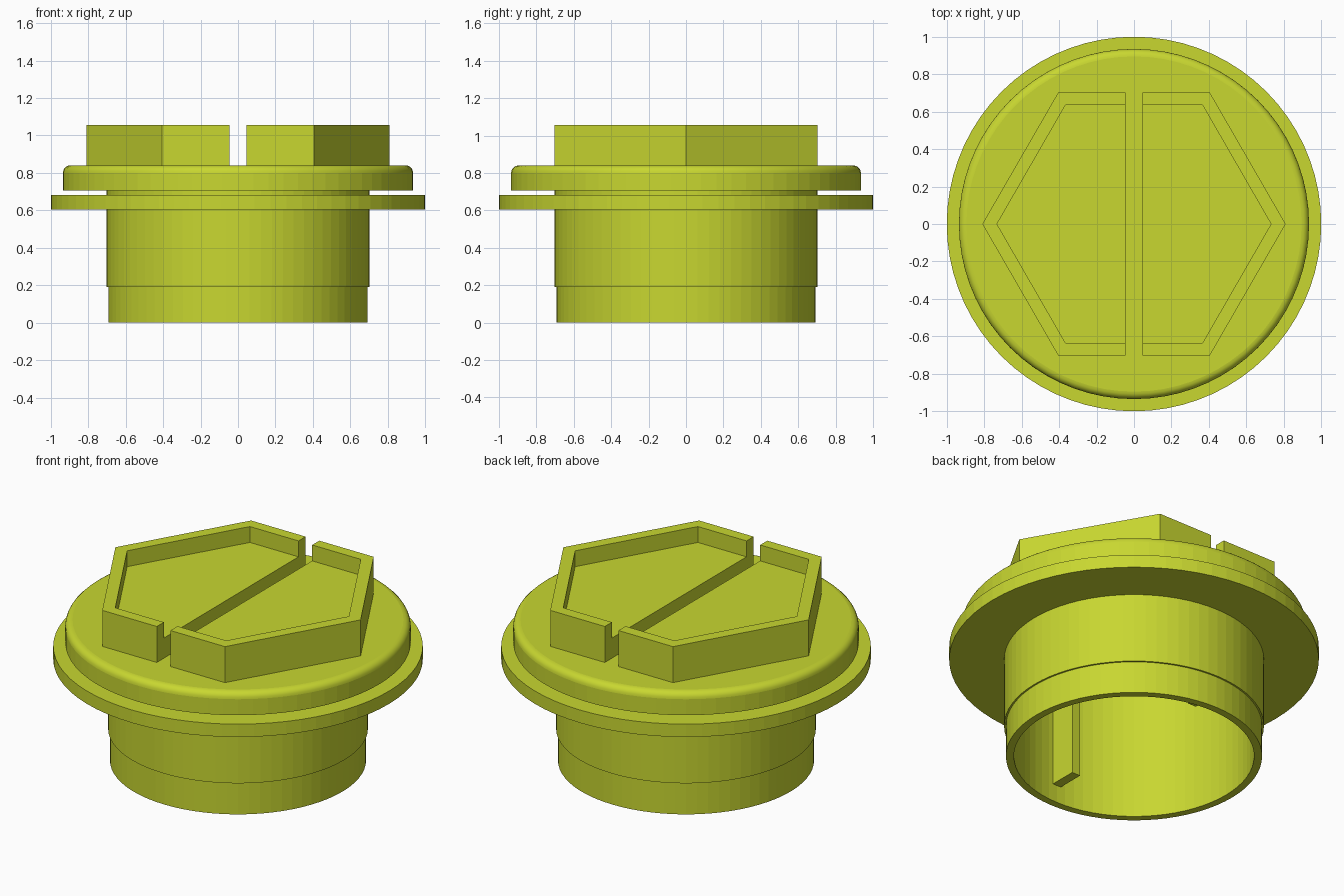
import bpy, bmesh
from math import sin, cos, pi, radians

if "Cube" in bpy.data.objects:
    bpy.data.objects.remove(bpy.data.objects["Cube"])

SEG = 72
mat = bpy.data.materials.new("lime_plastic")
mat.diffuse_color = (0.58, 0.68, 0.03, 1)
mat.use_nodes = True
mat.node_tree.nodes["Principled BSDF"].inputs["Base Color"].default_value = mat.diffuse_color


def finish(bm, name):
    bmesh.ops.recalc_face_normals(bm, faces=bm.faces[:])
    me = bpy.data.meshes.new(name)
    bm.to_mesh(me)
    bm.free()
    ob = bpy.data.objects.new(name, me)
    bpy.context.collection.objects.link(ob)
    me.materials.append(mat)
    return ob


def lathe(name, profile, closed=False):
    """Revolve an (r, z) profile around the z axis."""
    bm = bmesh.new()
    vs = [bm.verts.new((r, 0, z)) for r, z in profile]
    pairs = list(zip(vs, vs[1:])) + ([(vs[-1], vs[0])] if closed else [])
    edges = [bm.edges.new(p) for p in pairs]
    bmesh.ops.spin(bm, geom=vs + edges, axis=(0, 0, 1), cent=(0, 0, 0),
                   angle=2 * pi, steps=SEG, use_duplicate=False)
    bmesh.ops.remove_doubles(bm, verts=bm.verts[:], dist=1e-4)
    return finish(bm, name)


# hollow sleeve with stepped tip, flange and rounded top edge
round_edge = [(0.895 + 0.04 * cos(t * pi / 10), 0.80 + 0.04 * sin(t * pi / 10))
              for t in range(6)]
plug = lathe("plug_body", [(0, 0.77), (0.65, 0.77), (0.65, 0), (0.693, 0), (0.693, 0.19),
                           (0.703, 0.19), (0.703, 0.705), (0.935, 0.705)]
             + round_edge + [(0, 0.84)])

# sealing washer
lathe("washer", [(0.70, 0.605), (1.0, 0.605), (1.0, 0.682), (0.70, 0.682)], True)


# half of the hexagonal grip: a recessed tray, open along the slot
def grip_half(name, side):
    outer = [(0.045, -0.702), (0.405, -0.702), (0.81, 0), (0.405, 0.702), (0.045, 0.702)]
    inner = [(0.045, -0.635), (0.366, -0.635), (0.732, 0), (0.366, 0.635), (0.045, 0.635)]
    bm = bmesh.new()
    ob, ot, it, fl = [[bm.verts.new((side * x, y, z)) for x, y in ring]
                      for ring, z in ((outer, 0.838), (outer, 1.055),
                                      (inner, 1.055), (inner, 0.96))]
    for a, b in ((ob, ot), (ot, it), (it, fl)):
        for k in range(4):
            bm.faces.new((a[k], a[k + 1], b[k + 1], b[k]))
    bm.faces.new(ob)
    bm.faces.new(fl)
    bm.faces.new((ob[0], ob[4], ot[4], it[4], fl[4], fl[0], it[0], ot[0]))
    return finish(bm, name)


grip_half("grip_half_right", 1)
grip_half("grip_half_left", -1)

# thin ribs inside the sleeve, front and back
for name, s in (("inner_rib_front", -1), ("inner_rib_back", 1)):
    bm = bmesh.new()
    bmesh.ops.create_cube(bm, size=1)
    bmesh.ops.scale(bm, verts=bm.verts[:], vec=(0.055, 0.175, 0.67))
    bmesh.ops.translate(bm, verts=bm.verts[:], vec=(0, s * 0.5745, 0.44))
    finish(bm, name)

# smooth only the rounded edge; the cylinder keeps its flat facets
for p in plug.data.polygons:
    p.use_smooth = p.center.z > 0.8 and 0.05 < p.normal.z < 0.999
